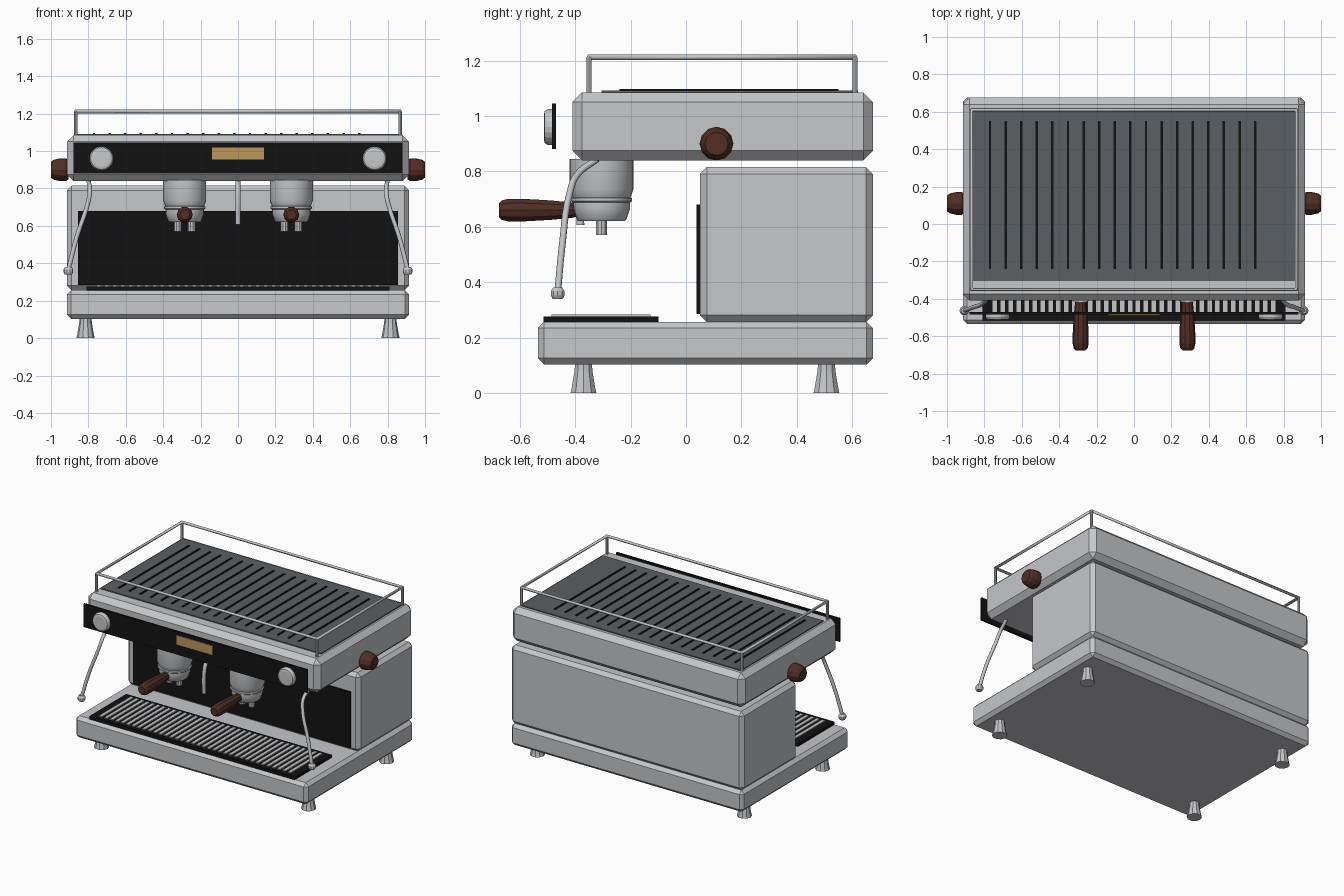
import bpy, bmesh, math
from mathutils import Vector, Matrix

if "Cube" in bpy.data.objects:
    bpy.data.objects.remove(bpy.data.objects["Cube"])


def material(name, rgb):
    m = bpy.data.materials.new(name)
    m.diffuse_color = (*rgb, 1)
    m.use_nodes = True
    m.node_tree.nodes["Principled BSDF"].inputs["Base Color"].default_value = m.diffuse_color
    return m


STEEL = material("brushed steel", (0.56, 0.57, 0.59))
BLACK = material("black", (0.006, 0.006, 0.006))
GREY = material("dark grey", (0.105, 0.115, 0.125))
WOOD = material("dark wood", (0.085, 0.028, 0.017))
BRASS = material("brass", (0.50, 0.31, 0.10))


def finish(bm, name, mat, smooth=False):
    bmesh.ops.recalc_face_normals(bm, faces=bm.faces)
    me = bpy.data.meshes.new(name)
    bm.to_mesh(me)
    bm.free()
    me.materials.append(mat)
    ob = bpy.data.objects.new(name, me)
    bpy.context.collection.objects.link(ob)
    if smooth:
        bpy.ops.object.select_all(action='DESELECT')
        ob.select_set(True)
        bpy.context.view_layer.objects.active = ob
        bpy.ops.object.shade_smooth_by_angle(angle=math.radians(32))
    return ob


def add_box(bm, x, y, z):
    """Add a box from (min, max) pairs."""
    size = [b - a for a, b in (x, y, z)]
    mid = [(a + b) / 2 for a, b in (x, y, z)]
    bmesh.ops.create_cube(bm, size=1, matrix=Matrix.Translation(mid) @ Matrix.Diagonal((*size, 1)))


def box(name, mat, x, y, z, chamfer=0):
    bm = bmesh.new()
    add_box(bm, x, y, z)
    if chamfer:
        bmesh.ops.bevel(bm, geom=bm.edges[:], offset=chamfer, segments=1, affect='EDGES')
    return finish(bm, name, mat)


def lathe(name, mat, origin, axis, profile, sides=12, smooth=False):
    """Turn (radius, height) points around an axis, capped at both ends."""
    bm = bmesh.new()
    rot = Vector((0, 0, 1)).rotation_difference(Vector(axis)).to_matrix()
    rings = []
    for r, h in profile:
        ring = []
        for i in range(sides):
            a = 2 * math.pi * i / sides
            p = Vector((r * math.cos(a), r * math.sin(a), h))
            ring.append(bm.verts.new(rot @ p + Vector(origin)))
        rings.append(ring)
    for a, b in zip(rings, rings[1:]):
        for i in range(sides):
            j = (i + 1) % sides
            bm.faces.new((a[i], a[j], b[j], b[i]))
    bm.faces.new(rings[0])
    bm.faces.new(rings[-1])
    return finish(bm, name, mat, smooth)


def tube(name, mat, points, radius, closed=False, curved=True):
    cu = bpy.data.curves.new(name, 'CURVE')
    cu.dimensions = '3D'
    cu.bevel_depth = radius
    cu.bevel_resolution = 2
    cu.use_fill_caps = True
    cu.resolution_u = 5
    sp = cu.splines.new('BEZIER' if curved else 'POLY')
    pts = sp.bezier_points if curved else sp.points
    pts.add(len(points) - 1)
    for p, co in zip(pts, points):
        if curved:
            p.co = co
            p.handle_left_type = p.handle_right_type = 'AUTO'
        else:
            p.co = (*co, 1)
    sp.use_cyclic_u = closed
    cu.materials.append(mat)
    ob = bpy.data.objects.new(name, cu)
    bpy.context.collection.objects.link(ob)
    return ob


# Main housing
box("base", STEEL, (-.915, .915), (-.535, .675), (.103, .257), .023)
box("rear_body", STEEL, (-.915, .915), (.05, .675), (.256, .815), .025)
box("upper_body", STEEL, (-.915, .915), (-.41, .675), (.84, 1.085), .035)
box("splash_panel", BLACK, (-.855, .855), (.038, .052), (.285, .68))

# Front fascia with badge plate
box("front_fascia", BLACK, (-.88, .88), (-.483, -.47), (.88, 1.045))
box("badge_plate", BRASS, (-.14, .14), (-.489, -.482), (.955, 1.02))

# Drip tray and slatted grate
box("drip_tray", BLACK, (-.81, .81), (-.515, -.10), (.25, .276))
bm = bmesh.new()
for i in range(36):
    x = (i - 17.5) * .0425
    add_box(bm, (x - .012, x + .012), (-.485, -.128), (.272, .283))
finish(bm, "drip_grate", STEEL)

# Cup warmer plate with slots
box("cup_warmer", GREY, (-.868, .868), (-.305, .62), (1.08, 1.092))
bm = bmesh.new()
for i in range(18):
    x = -.77 + i * .0834
    add_box(bm, (x - .0065, x + .0065), (-.24, .55), (1.09, 1.097))
finish(bm, "cup_warmer_slots", BLACK)

# Cup rail with corner posts
corners = [(-.868, -.35), (.868, -.35), (.868, .61), (-.868, .61)]
tube("cup_rail", STEEL, [(x, y, 1.212) for x, y in corners], .0105, True, False)
for x, y in corners:
    lathe("rail_post", STEEL, (x, y, 1.08), (0, 0, 1), [(.0095, 0), (.0095, .132)], 8)

# Water spout in the middle
tube("water_spout", STEEL, [(0, -.31, .85), (0, -.36, .81), (0, -.381, .74), (0, -.381, .606)], .014)

for s in (-1, 1):
    side = "left" if s < 0 else "right"
    # Feet
    for end, y in (("front", -.37), ("rear", .507)):
        lathe(f"{end}_{side}_foot", STEEL, (s * .815, y, 0), (0, 0, 1),
              [(.049, 0), (.044, .022), (.034, .08), (.032, .107)], 10)
    # Gauges
    lathe(f"{side}_gauge", STEEL, (s * .73, -.48, .96), (0, -1, 0),
          [(.065, 0), (.065, .018), (.058, .03), (.045, .033)], 20)
    # Steam knobs
    lathe(f"{side}_steam_knob", WOOD, (s * .905, .11, .90), (s, 0, 0),
          [(.05, 0), (.061, .015), (.061, .045), (.053, .08), (.042, .095)], 12)
    # Steam wands with tips
    path = [(-.80, -.32, .845), (-.792, -.395, .785), (-.803, -.42, .72),
            (-.862, -.446, .54), (-.907, -.463, .365)]
    tube(f"{side}_steam_wand", STEEL, [(-s * x, y, z) for x, y, z in path], .012)
    lathe(f"{side}_wand_tip", STEEL, (s * .907, -.463, .34), (0, 0, 1),
          [(.019, 0), (.026, .012), (.026, .028), (.017, .041)], 10)
    # Brew group and filter holder
    gx, gy = s * .285, -.305
    lathe(f"{side}_brew_group", STEEL, (gx, gy, 0), (0, 0, 1),
          [(.115, .845), (.115, .735), (.108, .715), (.104, .705)], 24, True)
    lathe(f"{side}_locking_ring", STEEL, (gx, gy, 0), (0, 0, 1),
          [(.104, .706), (.111, .703), (.111, .693), (.104, .688)], 24, True)
    lathe(f"{side}_filter_holder", STEEL, (gx, gy, 0), (0, 0, 1),
          [(.103, .69), (.103, .665), (.09, .627), (.083, .62)], 24, True)
    for d in (-.037, .037):
        lathe(f"{side}_coffee_spout", STEEL, (gx + d, gy, .57), (0, 0, 1), [(.021, 0), (.021, .06)], 10)
    # Filter holder handle
    lathe(f"{side}_handle", WOOD, (gx, -.39, .66), (0, -1, 0),
          [(.024, 0), (.029, .02), (.037, .10), (.043, .20), (.043, .25), (.037, .275), (.027, .285)], 10)
